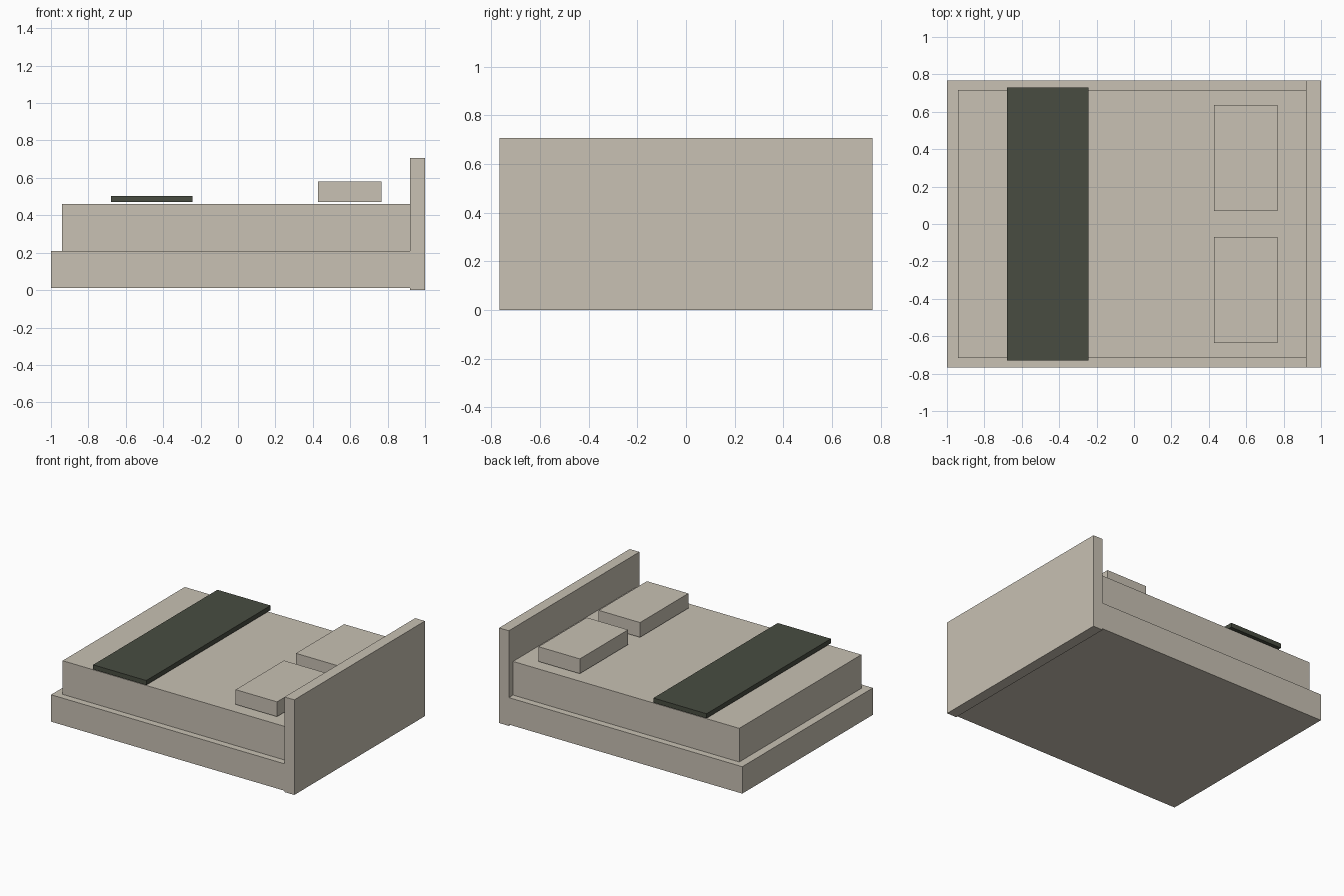
import bpy
import bmesh
from mathutils import Vector

if "Cube" in bpy.data.objects:
    bpy.data.objects.remove(bpy.data.objects["Cube"])


def material(name, rgb):
    mat = bpy.data.materials.new(name)
    mat.diffuse_color = (*rgb, 1.0)
    mat.use_nodes = True
    mat.node_tree.nodes["Principled BSDF"].inputs["Base Color"].default_value = mat.diffuse_color
    return mat


def box(name, low, high, mat):
    """Axis-aligned box between two opposite corners."""
    low, high = Vector(low), Vector(high)
    mesh = bpy.data.meshes.new(name)
    bm = bmesh.new()
    bmesh.ops.create_cube(bm, size=1.0)
    bmesh.ops.scale(bm, vec=high - low, verts=bm.verts)
    bm.to_mesh(mesh)
    bm.free()
    mesh.materials.append(mat)
    obj = bpy.data.objects.new(name, mesh)
    obj.location = (low + high) / 2
    bpy.context.collection.objects.link(obj)
    return obj


linen = material("linen", (0.578, 0.533, 0.451))
dark_olive = material("dark_olive", (0.065, 0.073, 0.053))

# Frame: low platform and upright headboard, flush at the sides
box("bed_base", (-1.0, -0.767, 0.01), (0.92, 0.767, 0.21), linen)
box("headboard", (0.92, -0.767, 0.0), (1.0, 0.767, 0.707), linen)

# Mattress, inset on the base and butting against the headboard
box("mattress", (-0.94, -0.717, 0.21), (0.92, 0.717, 0.46), linen)

# Two pillows, mirrored across the bed, just clear of the mattress
for side, y0, y1 in (("front", -0.637, -0.07), ("back", 0.07, 0.637)):
    box(f"pillow_{side}", (0.427, y0, 0.47), (0.767, y1, 0.58), linen)

# Dark throw blanket, slightly wider than the mattress
box("throw_blanket", (-0.68, -0.73, 0.47), (-0.243, 0.73, 0.504), dark_olive)
